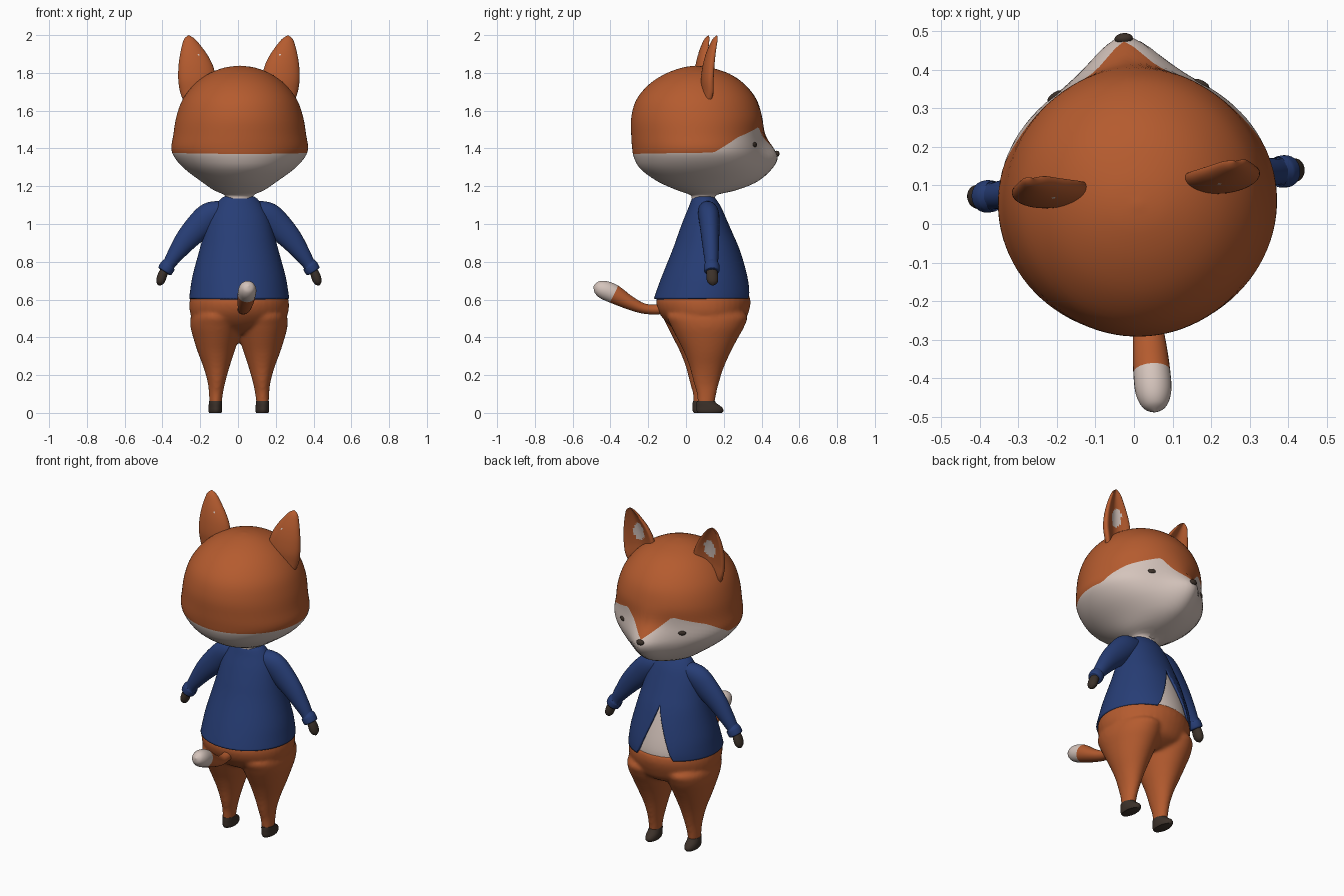
import bpy, bmesh, math
from mathutils import Matrix, Vector

cube = bpy.data.objects.get("Cube")
if cube:
    bpy.data.objects.remove(cube)

# The whole figure is turned slightly about its own axis
TURN = (Matrix.Translation((0.005, 0.105, 0)) @ Matrix.Rotation(0.084, 4, 'Z')
        @ Matrix.Translation((0, -0.105, 0)))
TAU = math.tau


def material(name, rgb):
    m = bpy.data.materials.new(name)
    m.use_nodes = True
    m.diffuse_color = (*rgb, 1)
    m.node_tree.nodes["Principled BSDF"].inputs["Base Color"].default_value = (*rgb, 1)
    return m


orange = material("orange fur", (0.46, 0.105, 0.028))
white = material("cream fur", (0.66, 0.55, 0.50))
blue = material("blue cloth", (0.02, 0.047, 0.18))
dark = material("dark brown", (0.045, 0.031, 0.023))


def spline(keys, u):
    """Smooth curve through key tuples, u in 0..len-1."""
    i = min(int(u), len(keys) - 2)
    t = u - i
    a, b, c, d = (keys[max(0, min(len(keys) - 1, i + k))] for k in (-1, 0, 1, 2))
    return [0.5 * (2 * q + (r - p) * t + (2 * p - 5 * q + 4 * r - s) * t * t
                   + (3 * q - p - 3 * r + s) * t ** 3) for p, q, r, s in zip(a, b, c, d)]


def find(keys, z):
    """Spline parameter at which the first value reaches z."""
    lo, hi = 0, len(keys) - 1
    for _ in range(24):
        mid = (lo + hi) / 2
        lo, hi = (mid, hi) if spline(keys, mid)[0] < z else (lo, mid)
    return lo


def samples(keys, rows):
    return [spline(keys, (len(keys) - 1) * i / rows) for i in range(rows + 1)]


def build(name, stacks, mats, rule=None, cap=True):
    """Skin one or more stacks of rings into a smooth object."""
    bm = bmesh.new()
    for rings in stacks:
        rows = [[bm.verts.new(p) for p in ring] for ring in rings]
        n = len(rows[0])
        for r, (a, b) in enumerate(zip(rows, rows[1:])):
            for j in range(n):
                f = bm.faces.new((a[j], a[(j + 1) % n], b[(j + 1) % n], b[j]))
                if rule:
                    f.material_index = rule(r, f.calc_center_median())
        if cap:
            bm.faces.new(rows[0]).material_index = rows[0][0].link_faces[0].material_index
            bm.faces.new(rows[-1]).material_index = rows[-1][0].link_faces[0].material_index
    bmesh.ops.remove_doubles(bm, verts=bm.verts, dist=0.0002)
    bmesh.ops.recalc_face_normals(bm, faces=bm.faces)
    bm.transform(TURN)
    mesh = bpy.data.meshes.new(name)
    bm.to_mesh(mesh)
    bm.free()
    for m in mats:
        mesh.materials.append(m)
    ob = bpy.data.objects.new(name, mesh)
    bpy.context.collection.objects.link(ob)
    bpy.ops.object.select_all(action='DESELECT')
    ob.select_set(True)
    bpy.context.view_layer.objects.active = ob
    bpy.ops.object.shade_smooth_by_angle(angle=math.radians(50))
    return ob


def oval(z, cx, hw, back, front, n=40):
    return [(cx + hw * math.sin(TAU * j / n),
             (back + front) / 2 + (front - back) / 2 * math.cos(TAU * j / n), z)
            for j in range(n)]


def tube(keys, axis, rows=28, n=28):
    """Keys are x, y, z, radius along axis, radius across it."""
    pts = samples(keys, rows)
    axis, rings = Vector(axis), []
    for i, p in enumerate(pts):
        t = Vector(pts[min(i + 1, rows)][:3]) - Vector(pts[max(i - 1, 0)][:3])
        side = t.cross(axis).normalized()
        rings.append([Vector(p[:3]) + axis * p[3] * math.cos(TAU * j / n)
                      + side * p[4] * math.sin(TAU * j / n) for j in range(n)])
    return rings


# Head: height, half width, back, front, snout length
HEAD = [(1.135, .075, .03, .155, 0), (1.155, .08, .02, .165, 0), (1.18, .135, -.05, .25, .02),
        (1.225, .2, -.15, .335, .045), (1.29, .288, -.24, .385, .07), (1.35, .343, -.275, .4, .087),
        (1.4, .362, -.285, .4, .066), (1.47, .352, -.29, .398, .022), (1.565, .336, -.29, .403, 0),
        (1.66, .302, -.262, .373, 0), (1.74, .24, -.195, .31, 0), (1.795, .165, -.11, .23, 0),
        (1.828, .08, -.02, .13, 0), (1.838, 0, .05, .05, 0)]
MASK = [(0, 1.385), (.42, 1.515), (.96, 1.46), (1.4, 1.378), (3.15, 1.37)]


def head_point(a, u):
    z, hw, back, front, snout = spline(HEAD, u)
    x = hw * math.sin(a)
    bump = snout * math.exp(-(x / .11) ** 2) * max(0, math.cos(a))
    return (x, (back + front) / 2 + (front - back) / 2 * math.cos(a) + bump, z)


def mask_height(a):
    a = abs(a)
    for (a0, z0), (a1, z1) in zip(MASK, MASK[1:]):
        if a <= a1:
            return z0 + (z1 - z0) * (a - a0) / (a1 - a0)


# Rows of the head follow the edge of the pale face mask
LOW, HIGH, COLS = 18, 28, 96
angles = [TAU * j / COLS - math.pi for j in range(COLS)]
edges = [find(HEAD, mask_height(a)) for a in angles]
top = len(HEAD) - 1
head = [[head_point(a, e * i / LOW) for a, e in zip(angles, edges)] for i in range(LOW)]
head += [[head_point(a, e + (top - e) * i / HIGH) for a, e in zip(angles, edges)]
         for i in range(HIGH + 1)]
build("head", [head], [orange, white], lambda r, c: int(r < LOW))


def bead(name, pos, size, yaw):
    """Small flattened ball turned to face outwards."""
    rot = Matrix.Rotation(-yaw, 3, 'Z')
    rings = []
    for i in range(9):
        v = math.pi * i / 8
        rings.append([Vector(pos) + rot @ Vector((size[0] * math.sin(v) * math.cos(TAU * j / 16),
                                                  size[1] * math.sin(v) * math.sin(TAU * j / 16),
                                                  -size[2] * math.cos(v))) for j in range(16)])
    build(name, [rings], [dark], cap=False)


bead("nose", head_point(0, find(HEAD, 1.372)), (.024, .014, .016), 0)

# Ears: height, centre x, half width, centre y, half depth
EAR = [(1.62, .22, .06, .09, .03), (1.69, .222, .088, .105, .042), (1.76, .222, .1, .105, .045),
       (1.83, .228, .093, .11, .042), (1.89, .238, .075, .118, .036), (1.94, .25, .052, .128, .028),
       (1.98, .26, .028, .138, .018), (2.0, .264, 0, .142, 0)]


def ear_ring(s, z, cx, hw, cy, depth, n=48):
    ring = []
    for j in range(n):
        t = TAU * j / n
        k = math.sin(t)
        cup = 1 - 1.3 * k * k if k > 0 else 1
        ring.append((s * (cx + hw * math.cos(t)), cy + depth * k * cup, z))
    return ring


def ear_patch(r, c):
    inside = ((abs(c.x) - .227) / .034) ** 2 + ((c.z - 1.845) / .055) ** 2 < 1
    return int(inside and c.y > .085)


# Lower body: height, centre x, half width, back, front
LEG = [(.04, .125, .032, .05, .14), (.1, .123, .037, .047, .15), (.16, .12, .046, .03, .165),
       (.24, .12, .068, .01, .19), (.32, .122, .096, -.02, .225), (.39, .122, .118, -.055, .262),
       (.46, .122, .135, -.09, .3), (.52, .12, .13, -.11, .31), (.56, .12, .08, -.04, .2)]
HIPS = [(.42, 0, .12, 0, .22), (.46, 0, .215, -.08, .295), (.52, 0, .257, -.137, .327),
        (.58, 0, .264, -.158, .342), (.625, 0, .255, -.148, .335)]
FOOT = [(0, .125, .032, .052, .18), (.012, .125, .036, .045, .188), (.03, .125, .036, .045, .18),
        (.048, .125, .035, .045, .155), (.062, .125, .034, .047, .142)]
SLEEVE = [(.08, .105, 1.075, .05, .05), (.15, .108, 1.045, .055, .072), (.21, .108, .99, .052, .072),
          (.28, .106, .915, .046, .06), (.34, .105, .835, .039, .043), (.372, .104, .787, .034, .034),
          (.377, .104, .78, .041, .041), (.393, .104, .752, .041, .04), (.396, .104, .747, .03, .03)]
HAND = [(.385, .104, .765, .024, .022), (.402, .104, .74, .03, .024), (.413, .105, .71, .031, .025),
        (.421, .106, .688, .024, .019), (.426, .106, .675, .005, .005)]

legs = []
for s, side in ((1, "left"), (-1, "right")):
    def flip(keys):
        return [(k[0] * s, *k[1:]) for k in keys]
    a = s * .56
    bead(side + "_eye", head_point(a, find(HEAD, 1.42)), (.022, .008, .013), a)
    build(side + "_ear", [[ear_ring(s, *k) for k in samples(EAR, 40)]], [orange, white], ear_patch)
    build(side + "_sleeve", [tube(flip(SLEEVE), (0, 1, 0), 40)], [blue])
    build(side + "_hand", [tube(flip(HAND), (0, 1, 0), 16)], [dark])
    build(side + "_foot", [[oval(z, s * x, *k) for z, x, *k in samples(FOOT, 10)]], [dark])
    legs.append([oval(z, s * x, *k) for z, x, *k in samples(LEG, 30)])

lower = build("hips_and_legs", legs + [[oval(*k) for k in samples(HIPS, 16)]], [orange])
fuse = lower.modifiers.new("fuse", 'REMESH')
fuse.mode, fuse.voxel_size, fuse.use_smooth_shade = 'VOXEL', 0.01, True
soften = lower.modifiers.new("soften", 'SMOOTH')
soften.factor, soften.iterations = 0.5, 8

# Jumper with a notch at the front: height, half width, back, front
JUMPER = [(.605, .265, -.17, .348), (.65, .259, -.155, .345), (.73, .245, -.125, .326),
          (.866, .208, -.07, .283), (.95, .185, -.04, .247), (1.03, .16, -.01, .212),
          (1.09, .13, .015, .185), (1.13, .1, .03, .16), (1.145, .08, .04, .145)]


def jumper_point(a, u):
    z, hw, back, front = spline(JUMPER, u)
    return (hw * math.sin(a), (back + front) / 2 + (front - back) / 2 * math.cos(a), z)


hems = [find(JUMPER, .605 + .3 * max(0, 1 - abs(a) / .44)) for a in angles]
last = len(JUMPER) - 1
jumper = build("jumper", [[[jumper_point(a, h + (last - h) * i / 28) for a, h in zip(angles, hems)]
                           for i in range(29)]], [blue], cap=False)
cloth = jumper.modifiers.new("thickness", 'SOLIDIFY')
cloth.thickness, cloth.offset = 0.012, -1

# Pale belly behind the notch
build("belly", [[oval(z, 0, hw - .016, b + .016, f - .016, 64)
                 for z, hw, b, f in samples(JUMPER[:6], 20)]], [white])

# Tail with a pale tip
TAIL = [(0, -.11, .555, .03, .03), (0, -.17, .547, .028, .026), (0, -.235, .555, .034, .028),
        (0, -.31, .588, .043, .038), (0, -.385, .63, .048, .05), (0, -.44, .653, .046, .048),
        (0, -.475, .667, .03, .031), (0, -.49, .673, .002, .002)]
build("tail", [tube(TAIL, (1, 0, 0), 42)], [orange, white], lambda r, c: int(r >= 24))
